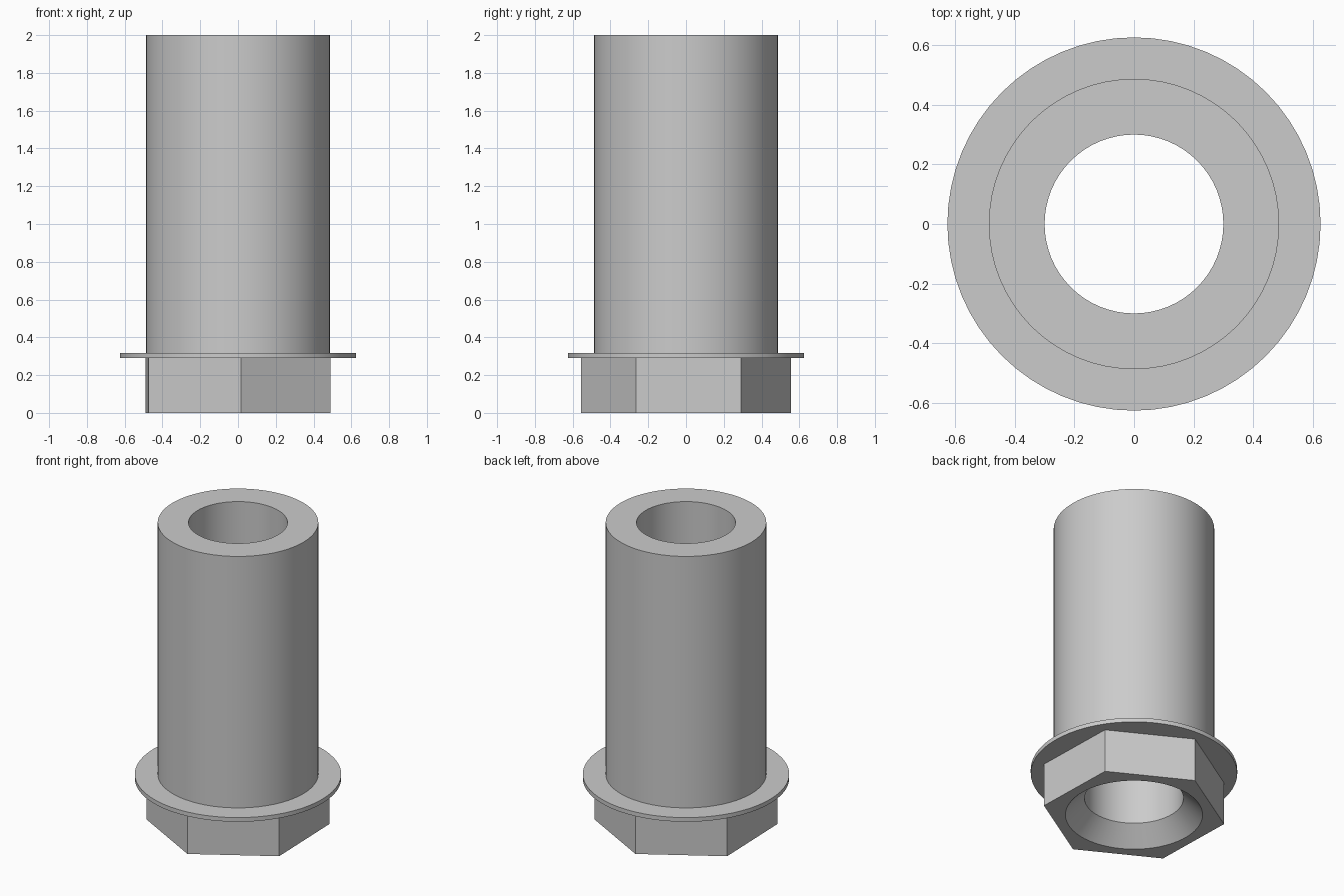
import bpy
import bmesh
from math import radians, tau, cos, sin

SEGMENTS = 64
BORE = 0.30
HEAD_TOP = 0.29
FLANGE_TOP = 0.318

cube = bpy.data.objects.get("Cube")
if cube:
    bpy.data.objects.remove(cube, do_unlink=True)

steel = bpy.data.materials.new("plain grey")
steel.use_nodes = True
steel.diffuse_color = (0.6, 0.6, 0.6, 1)
steel.node_tree.nodes["Principled BSDF"].inputs["Base Color"].default_value = (0.6, 0.6, 0.6, 1)


def revolve(name, profile, sides=SEGMENTS, turn=0.0, capped=False):
    """Sweep (radius, height) points around z; capped ends or a closed ring."""
    bm = bmesh.new()
    rings = []
    for r, z in profile:
        angles = [turn + tau * i / sides for i in range(sides)]
        rings.append([bm.verts.new((r * cos(a), r * sin(a), z)) for a in angles])
    pairs = list(zip(rings, rings[1:]))
    if capped:
        bm.faces.new(rings[0])
        bm.faces.new(rings[-1])
    else:
        pairs.append((rings[-1], rings[0]))
    for low, high in pairs:
        for i in range(sides):
            j = (i + 1) % sides
            bm.faces.new((low[i], low[j], high[j], high[i]))
    bmesh.ops.recalc_face_normals(bm, faces=bm.faces)
    mesh = bpy.data.meshes.new(name)
    bm.to_mesh(mesh)
    bm.free()
    mesh.materials.append(steel)
    obj = bpy.data.objects.new(name, mesh)
    bpy.context.collection.objects.link(obj)
    return obj


# Sleeve and its thin washer flange as one lathed ring
sleeve = revolve("flanged_sleeve", [
    (BORE, HEAD_TOP), (0.626, HEAD_TOP), (0.626, FLANGE_TOP),
    (0.487, FLANGE_TOP), (0.487, 2), (BORE, 2)])

# Hexagonal head, turned slightly about its axis
head = revolve("hex_head", [(0.557, 0), (0.557, HEAD_TOP)], 6, radians(31.6), True)

# Bore with a countersunk mouth, cut through the head
cutter = revolve("bore_cutter", [
    (0.436, -0.02), (0.416, 0), (BORE, 0.115), (BORE, 0.5)], capped=True)
cut = head.modifiers.new("bore", 'BOOLEAN')
cut.operation = 'DIFFERENCE'
cut.solver = 'EXACT'
cut.object = cutter
bpy.context.view_layer.objects.active = head
bpy.ops.object.modifier_apply(modifier=cut.name)
bpy.data.objects.remove(cutter, do_unlink=True)

# Smooth round walls, crisp rims and flats
bpy.ops.object.select_all(action='DESELECT')
for part in (sleeve, head):
    part.select_set(True)
bpy.ops.object.shade_smooth_by_angle(angle=radians(30))
